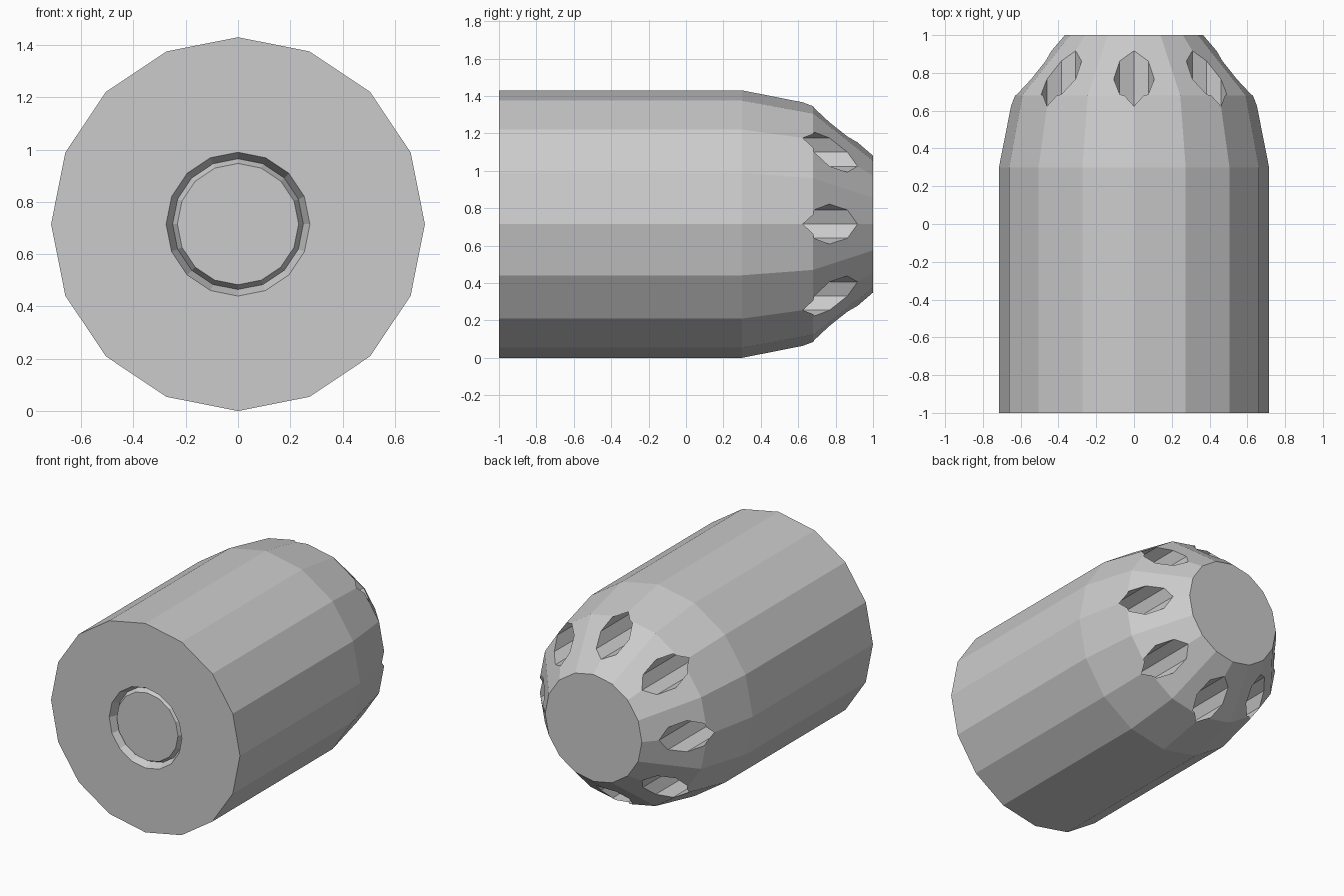
import bpy, bmesh
from math import sin, cos, pi

if "Cube" in bpy.data.objects:
    bpy.data.objects.remove(bpy.data.objects["Cube"])

AXIS_Z = 0.715


def finish(name, bm):
    bmesh.ops.recalc_face_normals(bm, faces=bm.faces[:])
    mesh = bpy.data.meshes.new(name)
    bm.to_mesh(mesh)
    bm.free()
    obj = bpy.data.objects.new(name, mesh)
    bpy.context.collection.objects.link(obj)
    return obj


def lathe(bm, profile, sides, cx=0.0, cz=AXIS_Z):
    """Rings of (radius, y) around an axis along y, closed by end caps."""
    rings = []
    for r, y in profile:
        rings.append([bm.verts.new((cx + r * cos(2 * pi * i / sides), y,
                                    cz + r * sin(2 * pi * i / sides)))
                      for i in range(sides)])
    for a, b in zip(rings, rings[1:]):
        for i in range(sides):
            j = (i + 1) % sides
            bm.faces.new((a[i], a[j], b[j], b[i]))
    bm.faces.new(rings[0])
    bm.faces.new(rings[-1])


# Casing: recessed front disc, groove, straight wall, rounded tapering back
bm = bmesh.new()
lathe(bm, [(0.232, -0.98), (0.25, -0.945), (0.275, -1.0),
           (0.715, -1.0), (0.715, 0.30), (0.64, 0.68), (0.366, 1.0)], 16)
body = finish("casing", bm)

# Eight octagonal holes bored lengthwise into the tapered back
bm = bmesh.new()
for k in range(8):
    a = k * pi / 4
    lathe(bm, [(0.107, 0.2), (0.107, 1.1)], 8,
          0.544 * cos(a), AXIS_Z + 0.544 * sin(a))
cutter = finish("hole_cutter", bm)
cutter.hide_render = True
cutter.hide_set(True)

mod = body.modifiers.new("holes", 'BOOLEAN')
mod.operation = 'DIFFERENCE'
mod.solver = 'EXACT'
mod.object = cutter
bpy.context.view_layer.objects.active = body
body.select_set(True)
bpy.ops.object.modifier_apply(modifier=mod.name)
bpy.data.objects.remove(cutter, do_unlink=True)
